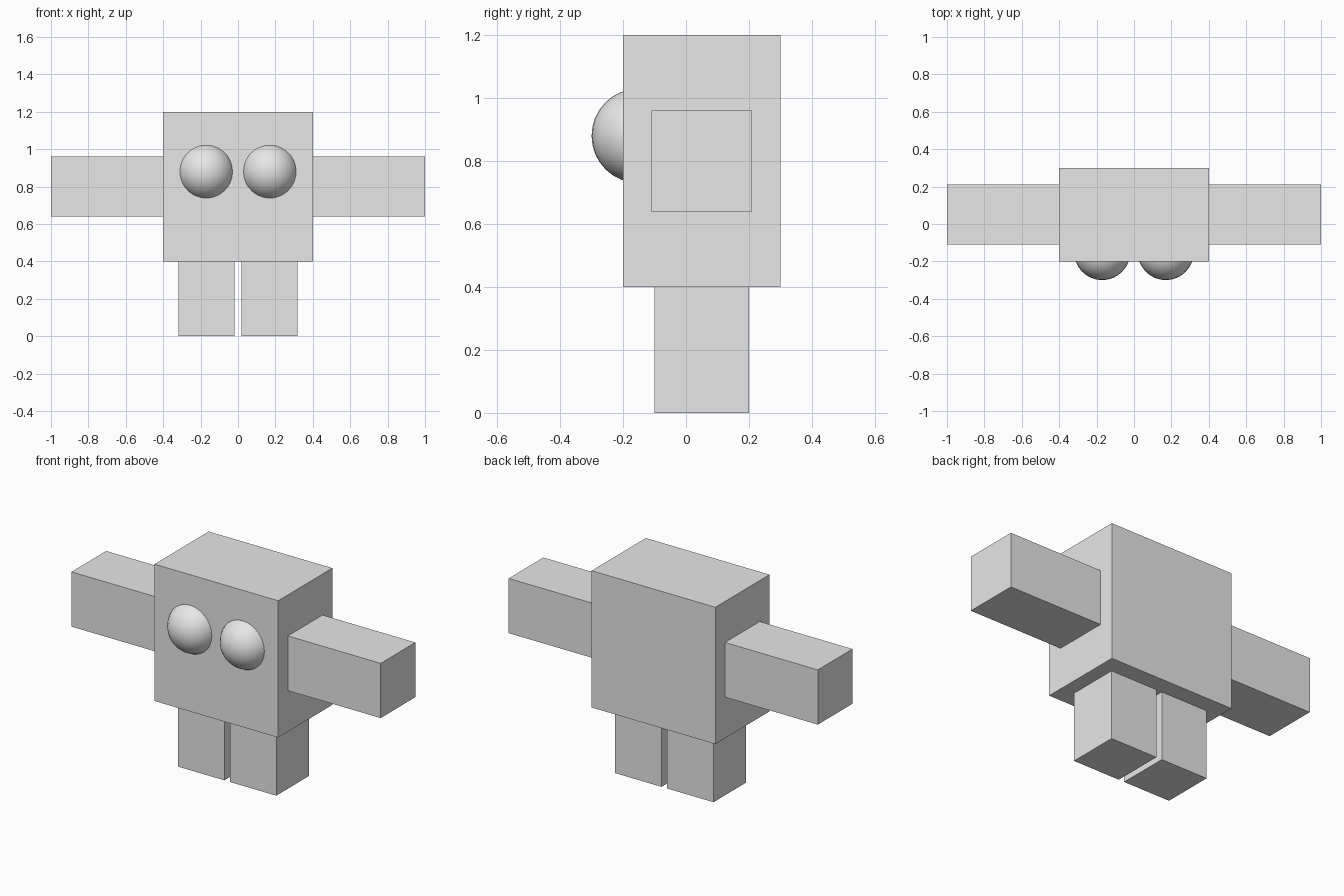
import bpy
import math

if "Cube" in bpy.data.objects:
    bpy.data.objects.remove(bpy.data.objects["Cube"])

grey = bpy.data.materials.new("light grey")
grey.diffuse_color = (0.8, 0.8, 0.8, 1)
grey.use_nodes = True
grey.node_tree.nodes["Principled BSDF"].inputs["Base Color"].default_value = grey.diffuse_color


def box(name, low, high):
    """Box between two opposite corners."""
    centre = [(a + b) / 2 for a, b in zip(low, high)]
    bpy.ops.mesh.primitive_cube_add(size=1, location=centre)
    obj = bpy.context.object
    obj.name = name
    obj.scale = [b - a for a, b in zip(low, high)]
    bpy.ops.object.transform_apply(location=False, rotation=False, scale=True)
    obj.data.materials.append(grey)


def eye(name, x):
    """Smooth ball sunk into the front of the body."""
    bpy.ops.mesh.primitive_uv_sphere_add(segments=32, ring_count=16, radius=0.15,
                                         location=(x, -0.15, 0.88))
    obj = bpy.context.object
    obj.name = name
    bpy.ops.object.shade_smooth_by_angle(angle=math.radians(30))
    obj.data.materials.append(grey)


# Body
box("body", (-0.4, -0.2, 0.4), (0.4, 0.3, 1.2))

# Paired limbs and eyes
for side, s in (("left", -1), ("right", 1)):
    xs = sorted((s * 0.4, s * 1.0))
    box(side + "_arm", (xs[0], -0.11, 0.64), (xs[1], 0.21, 0.96))
    xs = sorted((s * 0.018, s * 0.318))
    box(side + "_leg", (xs[0], -0.1, 0.0), (xs[1], 0.2, 0.4))
    eye(side + "_eye", s * 0.17)
